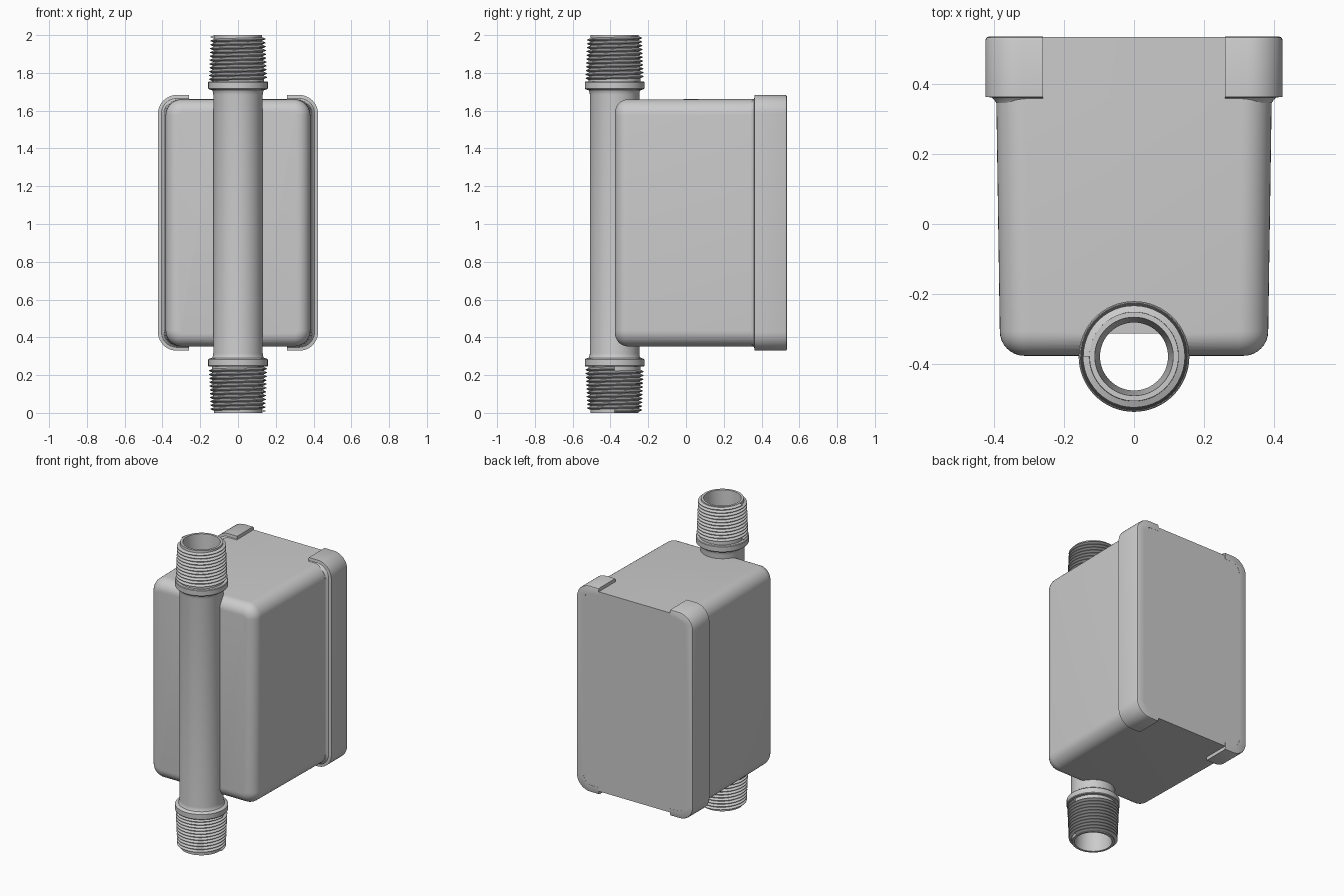
import bpy, bmesh
from math import sin, cos, pi

if "Cube" in bpy.data.objects:
    bpy.data.objects.remove(bpy.data.objects["Cube"])

PY = -0.378   # pipe axis y
ZC = 1.006    # housing centre height


def loft(name, rings, closed=False, smooth=True):
    """Skin a list of equal-length point rings; cap the ends unless closed."""
    bm = bmesh.new()
    vs = [[bm.verts.new(p) for p in r] for r in rings]
    n = len(vs[0])
    pairs = list(zip(vs, vs[1:])) + ([(vs[-1], vs[0])] if closed else [])
    for a, b in pairs:
        for i in range(n):
            j = (i + 1) % n
            bm.faces.new((a[i], a[j], b[j], b[i]))
    if not closed:
        bm.faces.new(vs[0])
        bm.faces.new(vs[-1])
    bmesh.ops.recalc_face_normals(bm, faces=bm.faces[:])
    me = bpy.data.meshes.new(name)
    bm.to_mesh(me)
    bm.free()
    ob = bpy.data.objects.new(name, me)
    bpy.context.collection.objects.link(ob)
    if smooth:
        smooth_object(ob)
    return ob


def smooth_object(ob):
    bpy.ops.object.select_all(action='DESELECT')
    ob.select_set(True)
    bpy.context.view_layer.objects.active = ob
    bpy.ops.object.shade_smooth_by_angle(angle=0.6)


def corner(cx, cz, r, a0, n=10):
    """Quarter arc starting at angle a0."""
    return [(cx + r * cos(a0 + pi / 2 * i / n), cz + r * sin(a0 + pi / 2 * i / n))
            for i in range(n + 1)]


def rounded_rect(hx, hz, r, y):
    pts = []
    for k, (sx, sz) in enumerate([(1, 1), (-1, 1), (-1, -1), (1, -1)]):
        pts += corner(sx * (hx - r), ZC + sz * (hz - r), r, k * pi / 2)
    return [(x, y, z) for x, z in pts]


# Housing: drafted rounded box with a filleted front edge
F, FRONT = 0.07, -0.376
rings = []
for i in range(9):
    a = pi / 2 * i / 8
    inset = F * (1 - sin(a))
    rings.append(rounded_rect(0.383 - inset, 0.654 - inset, 0.085 - inset,
                              FRONT + F * (1 - cos(a))))
rings.append(rounded_rect(0.393, 0.655, 0.085, 0.36))
rings.append(rounded_rect(0.394, 0.655, 0.085, 0.534))
housing = loft("housing", rings, smooth=False)

# Flow passage cut into the housing, leaving a flat inner wall
circle = [(0.11 * cos(2 * pi * i / 64), PY + 0.11 * sin(2 * pi * i / 64)) for i in range(64)]
flat = -0.313
prism = [[(x, min(y, flat), z) for x, y in circle if y < flat + 0.01] for z in (0.1, 1.9)]
cutter = loft("passage_cutter", prism, smooth=False)
cutter.hide_render = True
mod = housing.modifiers.new("passage", 'BOOLEAN')
mod.operation = 'DIFFERENCE'
mod.solver = 'EXACT'
mod.object = cutter
bpy.context.view_layer.objects.active = housing
bpy.ops.object.modifier_apply(modifier=mod.name)
bpy.data.objects.remove(cutter)
smooth_object(housing)


# Side clips: C-shaped bands wrapping the rear corners
def clip_ring(side, y, inset):
    def arc(hx, hz, r):
        return ([(0.26, ZC - hz)] + corner(hx - r, ZC - hz + r, r, -pi / 2)
                + corner(hx - r, ZC + hz - r, r, 0) + [(0.26, ZC + hz)])
    outer = arc(0.424 - inset, 0.677 - inset, 0.1 - inset)
    inner = arc(0.37, 0.63, 0.06)[::-1]
    return [(side * x, y, z) for x, z in outer + inner]


for side, label in ((1, "right"), (-1, "left")):
    loft(label + "_clip", [clip_ring(side, y, d) for y, d in
         ((0.345, 0.031), (0.354, 0.026), (0.361, 0.018), (0.363, 0.0),
          (0.525, 0.0), (0.532, 0.003), (0.535, 0.01))])

# Pipe: lathed tube with a collar and tapered bore at both ends
half_outer = [(0.112, 0.0), (0.127, 0.0), (0.138, 0.246), (0.155, 0.246), (0.158, 0.25),
              (0.158, 0.282), (0.152, 0.288), (0.138, 0.291), (0.133, 0.30), (0.131, 0.315)]
half_inner = [(0.097, 0.25)]
profile = (half_outer + [(r, 2 - z) for r, z in half_outer[::-1]]
           + [(r, 2 - z) for r, z in half_inner] + half_inner)
SEG = 64
loft("pipe", [[(r * cos(2 * pi * i / SEG), PY + r * sin(2 * pi * i / SEG), z)
               for r, z in profile] for i in range(SEG)], closed=True)

# Threads: tapered helical ridges, the upper one turned over
TURNS, STEPS = 11, 48
PITCH = 0.244 / (TURNS + 1)
for top in (False, True):
    rings = []
    for i in range(TURNS * STEPS + 1):
        t = i / (TURNS * STEPS)
        a = 2 * pi * TURNS * t
        z0 = PITCH * (0.5 + TURNS * t)
        root, crest = 0.125 + 0.011 * t, 0.145 + 0.009 * t
        ring = []
        for r, dz in ((root, -0.49), (crest, -0.08), (crest, 0.08), (root, 0.49)):
            x, y, z = r * cos(a), PY + r * sin(a), z0 + dz * PITCH
            ring.append((-x, y, 2 - z) if top else (x, y, z))
        rings.append(ring)
    loft("upper_thread" if top else "lower_thread", rings)
